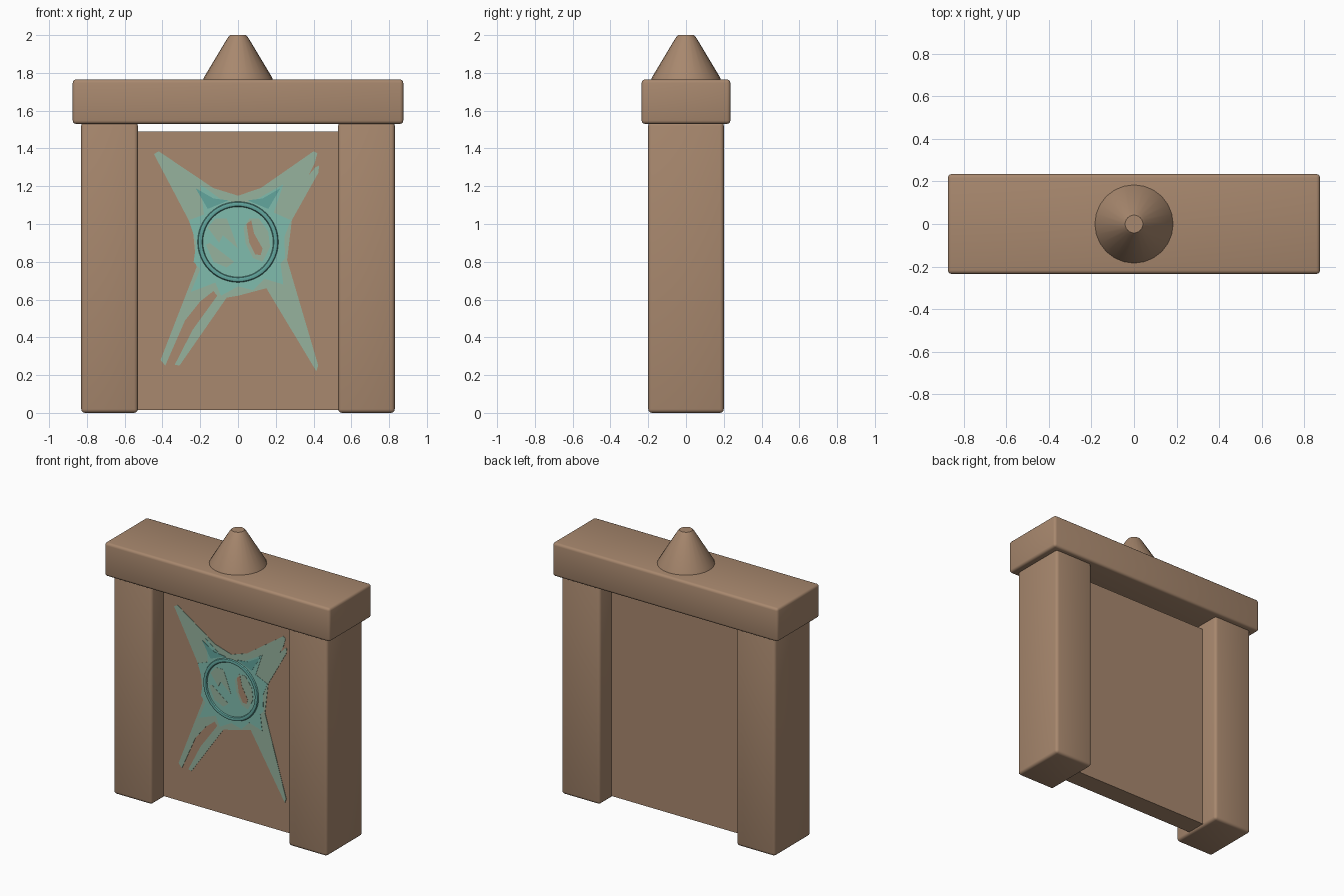
import bpy, bmesh, math

if "Cube" in bpy.data.objects:
    bpy.data.objects.remove(bpy.data.objects["Cube"])


def material(name, srgb):
    lin = [((c / 255 + 0.055) / 1.055) ** 2.4 for c in srgb]
    m = bpy.data.materials.new(name)
    m.diffuse_color = (*lin, 1)
    m.use_nodes = True
    m.node_tree.nodes["Principled BSDF"].inputs["Base Color"].default_value = m.diffuse_color
    return m


BROWN = material("clay brown", (168, 136, 110))
PALE = material("pale sage", (150, 178, 158))
TEAL = material("soft teal", (128, 188, 174))
DEEP = material("deep teal", (98, 166, 158))


def finish(bm, name, mat, smooth=True):
    bmesh.ops.recalc_face_normals(bm, faces=bm.faces)
    me = bpy.data.meshes.new(name)
    bm.to_mesh(me)
    bm.free()
    ob = bpy.data.objects.new(name, me)
    bpy.context.collection.objects.link(ob)
    me.materials.append(mat)
    if smooth:
        bpy.ops.object.select_all(action='DESELECT')
        ob.select_set(True)
        bpy.context.view_layer.objects.active = ob
        bpy.ops.object.shade_smooth_by_angle(angle=math.radians(40))
    return ob


def block(name, lo, hi, bevel):
    bm = bmesh.new()
    bmesh.ops.create_cube(bm, size=1)
    for v in bm.verts:
        v.co = [lo[i] if v.co[i] < 0 else hi[i] for i in range(3)]
    if bevel:
        bmesh.ops.bevel(bm, geom=bm.edges[:], offset=bevel, segments=3,
                        profile=0.5, affect='EDGES')
    return finish(bm, name, BROWN)


def plate(name, pts, y, mat):
    """Thin flat plate in the xz plane with its front at y."""
    bm = bmesh.new()
    face = bm.faces.new([bm.verts.new((x, y, z)) for x, z in pts])
    res = bmesh.ops.extrude_face_region(bm, geom=[face])
    for g in res['geom']:
        if isinstance(g, bmesh.types.BMVert):
            g.co.y = -0.0695
    bmesh.ops.recalc_face_normals(bm, faces=bm.faces)
    bmesh.ops.triangulate(bm, faces=bm.faces[:])
    return finish(bm, name, mat, False)


def lathe(name, profile, seg, mat):
    bm = bmesh.new()
    rings = [[bm.verts.new((r * math.cos(2 * math.pi * i / seg),
                            r * math.sin(2 * math.pi * i / seg), z))
              for i in range(seg)] for r, z in profile]
    for a, b in zip(rings, rings[1:]):
        for i in range(seg):
            j = (i + 1) % seg
            bm.faces.new((a[i], a[j], b[j], b[i]))
    bm.faces.new(rings[0])
    bm.faces.new(rings[-1])
    return finish(bm, name, mat)


# Stone frame
block("left_pillar", (-0.83, -0.2, 0), (-0.53, 0.2, 1.54), 0.02)
block("right_pillar", (0.53, -0.2, 0), (0.83, 0.2, 1.54), 0.02)
block("lintel", (-0.875, -0.235, 1.53), (0.875, 0.235, 1.765), 0.018)
block("door_panel", (-0.54, -0.07, 0.015), (0.54, 0.07, 1.49), 0)

# Blunt cone on the lintel
lathe("top_cone", [(0.19, 1.75), (0.178, 1.78), (0.055, 1.985), (0.042, 2.0)], 24, BROWN)

# Painted star: pale arms
plate("star_arms", [
    (-0.445, 1.37), (-0.42, 1.385), (-0.13, 1.19), (0, 1.15), (0.12, 1.19),
    (0.40, 1.385), (0.42, 1.375), (0.405, 1.32), (0.375, 1.26), (0.41, 1.30),
    (0.43, 1.31), (0.425, 1.27), (0.285, 1.02), (0.26, 0.81), (0.425, 0.25),
    (0.415, 0.22), (0.15, 0.66), (0.0, 0.62), (-0.06, 0.61), (-0.31, 0.25),
    (-0.335, 0.255), (-0.24, 0.44), (-0.11, 0.62), (-0.13, 0.645), (-0.20, 0.59),
    (-0.28, 0.49), (-0.385, 0.25), (-0.41, 0.28), (-0.22, 0.77), (-0.24, 0.98),
], -0.073, PALE)

# Smaller, stronger star around the ring
plate("inner_star", [
    (-0.20, 1.21), (-0.09, 1.13), (0.0, 1.11), (0.08, 1.12), (0.24, 1.21),
    (0.19, 1.06), (0.28, 1.02), (0.245, 0.93), (0.25, 0.82), (0.225, 0.79),
    (0.24, 0.68), (0.14, 0.71), (0.08, 0.65), (0.0, 0.67), (-0.09, 0.62),
    (-0.12, 0.69), (-0.25, 0.64), (-0.20, 0.76), (-0.235, 0.80), (-0.22, 0.90),
    (-0.26, 1.02), (-0.18, 1.05),
], -0.075, TEAL)

# Deeper streaks on the two upper arms
for side, name in ((-1, "left_streak"), (1, "right_streak")):
    plate(name, [(side * x, z) for x, z in
                 ((0.05, 1.125), (0.13, 1.135), (0.225, 1.19), (0.16, 1.08))], -0.0765, DEEP)

# Pale windows and a bare sliver inside the ring
plate("upper_window", [(-0.16, 0.98), (-0.12, 1.03), (-0.06, 1.03), (-0.04, 0.98),
                       (0.0, 0.87), (-0.08, 0.94), (-0.10, 0.90)], -0.0765, PALE)
plate("lower_window", [(-0.17, 0.89), (-0.15, 0.90), (-0.02, 0.80), (-0.06, 0.77),
                       (-0.13, 0.80)], -0.0765, PALE)
plate("right_window", [(0.03, 0.98), (0.06, 1.03), (0.11, 1.03), (0.16, 0.96),
                       (0.17, 0.88), (0.13, 0.80), (0.08, 0.82), (0.04, 0.90)], -0.0765, PALE)
plate("bare_sliver", [(0.045, 1.0), (0.07, 1.02), (0.085, 0.95), (0.13, 0.87),
                      (0.12, 0.835), (0.09, 0.84), (0.06, 0.90)], -0.0775, BROWN)

# Raised ring
bm = bmesh.new()
N, M = 48, 8
grid = [[bm.verts.new(((0.2 + 0.014 * math.cos(b)) * math.cos(a),
                       -0.076 - 0.012 * math.sin(b),
                       0.905 + (0.2 + 0.014 * math.cos(b)) * math.sin(a)))
         for b in (2 * math.pi * j / M for j in range(M))]
        for a in (2 * math.pi * i / N for i in range(N))]
for i in range(N):
    for j in range(M):
        k, l = (i + 1) % N, (j + 1) % M
        bm.faces.new((grid[i][j], grid[k][j], grid[k][l], grid[i][l]))
finish(bm, "star_ring", DEEP)
